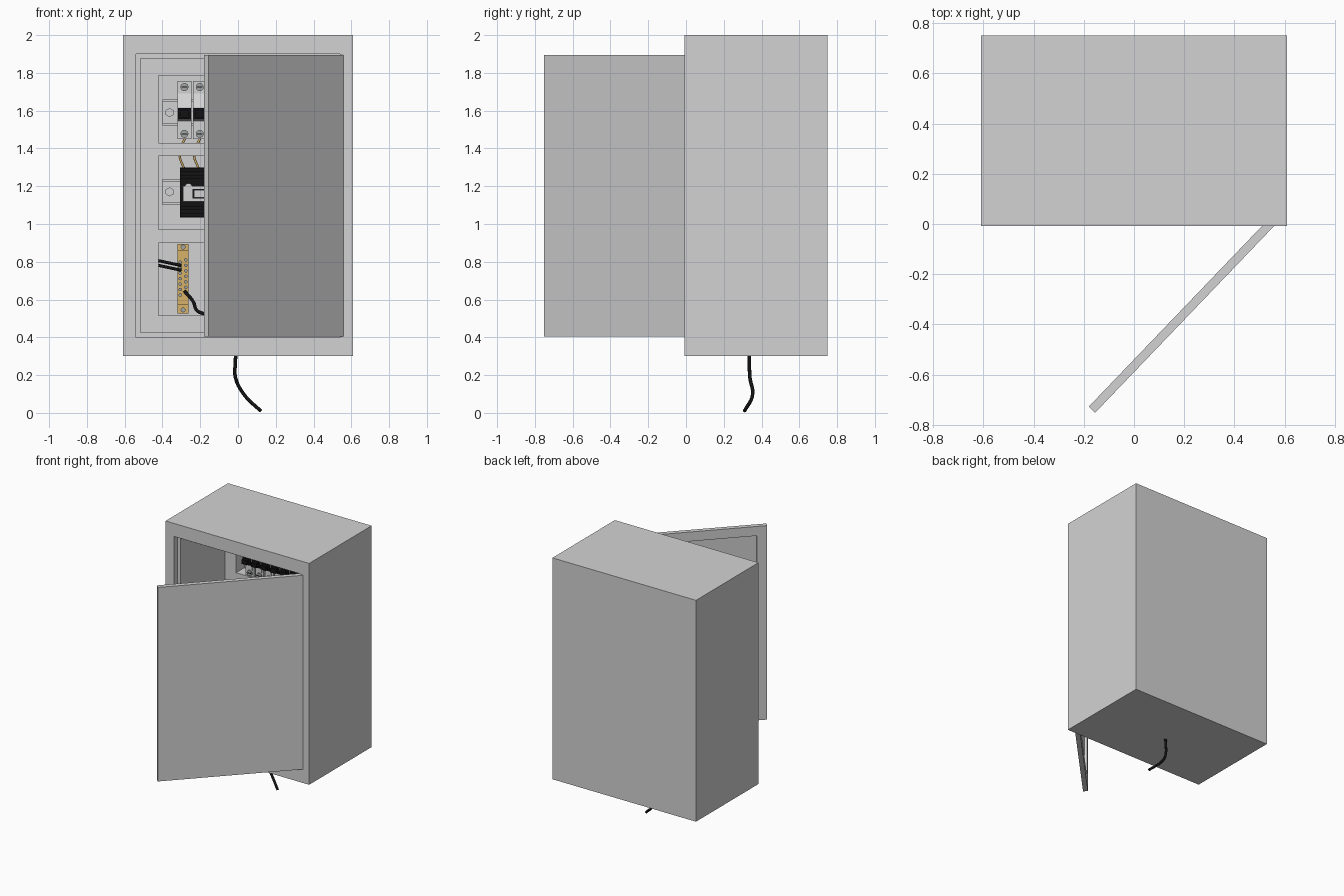
import bpy, bmesh, math
from mathutils import Vector

if "Cube" in bpy.data.objects:
    bpy.data.objects.remove(bpy.data.objects["Cube"])


def mat(name, r, g, b):
    m = bpy.data.materials.new(name)
    m.diffuse_color = (r, g, b, 1)
    m.use_nodes = True
    m.node_tree.nodes["Principled BSDF"].inputs["Base Color"].default_value = m.diffuse_color
    return m


GREY = mat("painted_grey", 0.65, 0.65, 0.65)
BLACK = mat("black_plastic", 0.006, 0.006, 0.006)
BRASS = mat("brass", 0.68, 0.45, 0.14)
STEEL = mat("steel", 0.36, 0.38, 0.39)


def finish(name, bm, material, fix=True):
    if fix:
        bmesh.ops.recalc_face_normals(bm, faces=bm.faces)
    me = bpy.data.meshes.new(name)
    bm.to_mesh(me)
    bm.free()
    me.materials.append(material)
    ob = bpy.data.objects.new(name, me)
    bpy.context.collection.objects.link(ob)
    return ob


def loft(name, rects, material, first=False, last=True):
    """Skin through rectangles (x0, x1, z0, z1, y)."""
    bm = bmesh.new()
    rings = [[bm.verts.new(p) for p in ((a, y, c), (b, y, c), (b, y, d), (a, y, d))]
             for a, b, c, d, y in rects]
    for r, s in zip(rings, rings[1:]):
        for i in range(4):
            j = (i + 1) % 4
            bm.faces.new((r[i], r[j], s[j], s[i]))
    if first:
        bm.faces.new(rings[0][::-1])
    if last:
        bm.faces.new(rings[-1])
    return finish(name, bm, material, first and last)


def box(name, x0, x1, y0, y1, z0, z1, material):
    return loft(name, [(x0, x1, z0, z1, y0), (x0, x1, z0, z1, y1)], material, True)


def screw(name, x, z, y0, y1, r, sides, material):
    bm = bmesh.new()
    bmesh.ops.create_cone(bm, cap_ends=True, segments=sides, radius1=r, radius2=r, depth=y1 - y0)
    for v in bm.verts:
        v.co = Vector((x + v.co.x, (y0 + y1) / 2 + v.co.z, z + v.co.y))
    return finish(name, bm, material)


def extrude_x(name, profile, x0, x1, material):
    """Extrude a (y, z) outline along x."""
    bm = bmesh.new()
    a = [bm.verts.new((x0, y, z)) for y, z in profile]
    f = bm.faces.new(a)
    ret = bmesh.ops.extrude_face_region(bm, geom=[f])
    for v in ret["geom"]:
        if isinstance(v, bmesh.types.BMVert):
            v.co.x = x1
    return finish(name, bm, material)


def wire(name, pts, r, material):
    cu = bpy.data.curves.new(name, "CURVE")
    cu.dimensions = "3D"
    cu.bevel_depth = r
    cu.bevel_resolution = 2
    cu.resolution_u = 6
    cu.use_fill_caps = True
    sp = cu.splines.new("BEZIER")
    sp.bezier_points.add(len(pts) - 1)
    for bp, p in zip(sp.bezier_points, pts):
        bp.co = p
        bp.handle_left_type = bp.handle_right_type = "AUTO"
    cu.materials.append(material)
    ob = bpy.data.objects.new(name, cu)
    bpy.context.collection.objects.link(ob)
    return ob


# Cabinet shell with stepped door rebate and inner walls
loft("cabinet_shell", [
    (-.61, .61, .3, 2, .75), (-.61, .61, .3, 2, -.008),
    (-.54, .54, .4, 1.9, -.008), (-.54, .54, .4, 1.9, .035),
    (-.515, .515, .425, 1.875, .035), (-.515, .515, .425, 1.875, .58)],
    GREY, first=True, last=False)

# Inner panel: three bands, each with a recessed window
bands = [("breaker_bay", 1.395, 1.875, 1.428, 1.785),
         ("main_switch_bay", .935, 1.395, .97, 1.36),
         ("terminal_bay", .425, .935, .515, .90)]
for name, lo, hi, w0, w1 in bands:
    loft(name, [(-.515, .515, lo, hi, .58), (-.422, .422, w0, w1, .58),
                (-.422, .422, w0, w1, .68)], GREY)

# Door, open about 46 degrees, with a recessed inner face
L, T, M = 1.033, .035, .072
door = loft("door", [
    (-L, 0, .405, 1.895, 0), (-L, 0, .405, 1.895, T),
    (-L + M, -M, .405 + M, 1.895 - M, T),
    (-L + M, -M, .405 + M, 1.895 - M, T - .02)], GREY, True)
door.location = (.56, -.006, 0)
door.rotation_euler = (0, 0, math.radians(46.2))

# Mounting rails with hex bolts
for name, z in (("breaker_rail", 1.59), ("main_switch_rail", 1.17)):
    box(name, -.4, .4, .665, .68, z - .055, z + .055, GREY)
    for s in (-1, 1):
        box(name + "_flange", -.4, .4, .65, .68, z + s * .062 - .007, z + s * .062 + .007, GREY)
        screw(name + "_bolt", s * .362, z, .645, .666, .024, 6, GREY)

# Row of circuit breakers and the brass links running down behind the panel
outline = [(.66, 1.45), (.55, 1.45), (.55, 1.545), (.515, 1.555),
           (.515, 1.62), (.55, 1.69), (.55, 1.757), (.66, 1.757)]
for i in range(8):
    x = -.2835 + i * .081
    extrude_x("breaker_body", outline, x - .036, x + .036, GREY)
    box("breaker_switch_plate", x - .034, x + .034, .506, .52, 1.555, 1.615, BLACK)
    box("breaker_lever", x - .022, x + .022, .48, .51, 1.565, 1.6, BLACK)
    box("breaker_label_plate", x - .022, x + .022, .544, .552, 1.502, 1.537, GREY)
    for z in (1.725, 1.477):
        screw("breaker_screw", x, z, .54, .552, .021, 16, STEEL)
        box("screw_slot", x - .015, x + .015, .538, .542, z - .003, z + .003, BLACK)
    wire("brass_link", [(x + .005, .6, 1.46), (x * .95 - .04, .6, 1.37), (x * .95 - .015, .6, 1.29)],
         .006, BRASS)

# Main switch block with ribs, grey centre plate and lever
box("main_switch_block", -.308, .308, .52, .665, 1.035, 1.3, BLACK)
for z in (1.05, 1.085, 1.25, 1.285):
    box("main_switch_rib", -.308, .308, .508, .522, z - .009, z + .009, BLACK)
box("main_switch_plate", -.292, .292, .512, .522, 1.12, 1.2, GREY)
for s in (-1, 1):
    screw("main_switch_knob", s * .262, 1.195, .505, .522, .02, 16, GREY)
box("main_switch_frame", -.24, .24, .508, .514, 1.135, 1.185, BLACK)
box("main_switch_lever", -.232, .232, .49, .512, 1.14, 1.18, GREY)

# Brass terminal bars, one each side, with two columns of screws
for s in (-1, 1):
    cx = s * .291
    box("terminal_bar", cx - .029, cx + .029, .61, .65, .525, .895, BRASS)
    box("terminal_bar_rise", cx - .029, cx + .029, .59, .61, .575, .86, BRASS)
    for z in (.545, .878):
        box("terminal_foot", cx - .02, cx + .02, .65, .68, z - .015, z + .015, BLACK)
        screw("terminal_bar_bolt", cx, z, .598, .612, .013, 12, STEEL)
    for k in range(7):
        for t in (-1, 1):
            screw("terminal_screw", cx + t * .015, .63 + k * .029 + t * .006, .582, .592, .009, 10, STEEL)

# Black wires leaving the bars sideways
for s in (-1, 1):
    for z in (.78, .755):
        wire("side_wire", [(s * .44, .6, z + .03), (s * .37, .585, z + .015), (s * .3, .578, z)],
             .008, BLACK)

# Supply cable from the bar, through the floor and out below
wire("supply_cable", [(-.283, .58, .645), (-.235, .555, .585), (-.22, .55, .545), (-.17, .53, .522),
                      (-.06, .4, .49), (-.012, .338, .4), (-.014, .336, .27),
                      (-.014, .338, .19), (.03, .353, .1), (.12, .31, .01)], .0095, BLACK)

# Smooth the round cables
for ob in bpy.data.objects:
    if ob.type == "CURVE":
        for sp in ob.data.splines:
            sp.use_smooth = True
